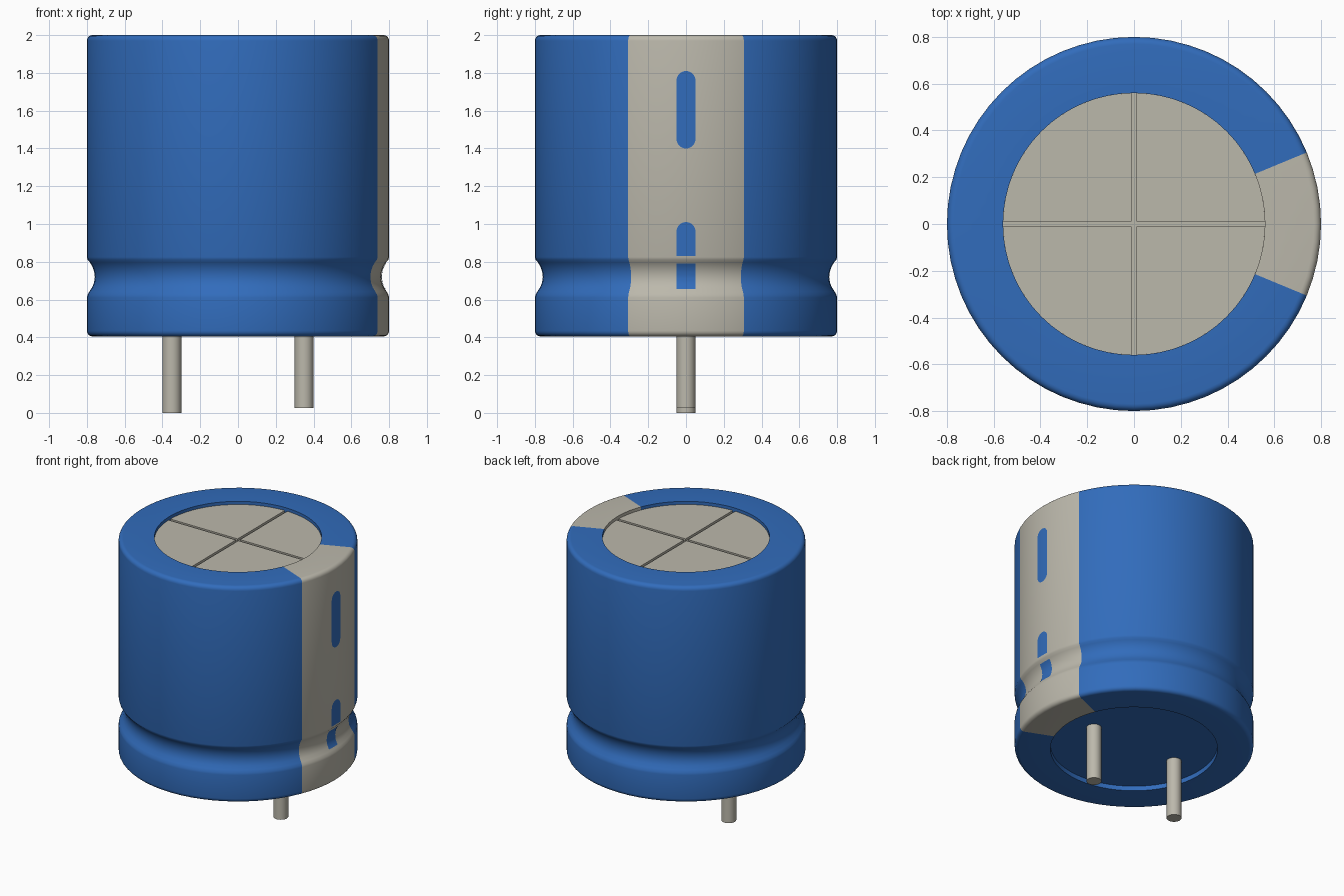
import bpy, bmesh, math

old = bpy.data.objects.get("Cube")
if old:
    bpy.data.objects.remove(old, do_unlink=True)


def material(name, rgb):
    m = bpy.data.materials.new(name)
    m.use_nodes = True
    m.diffuse_color = (*rgb, 1)
    bsdf = m.node_tree.nodes["Principled BSDF"]
    bsdf.inputs["Base Color"].default_value = (*rgb, 1)
    bsdf.inputs["Roughness"].default_value = 0.6
    return m


BLUE = material("sleeve blue", (0.031, 0.15, 0.50))
GREY = material("warm grey", (0.50, 0.48, 0.41))


def finish(name, bm, mats, fix_normals=True):
    if fix_normals:
        bmesh.ops.recalc_face_normals(bm, faces=bm.faces)
    me = bpy.data.meshes.new(name)
    bm.to_mesh(me)
    bm.free()
    ob = bpy.data.objects.new(name, me)
    bpy.context.collection.objects.link(ob)
    for m in mats:
        me.materials.append(m)
    bpy.ops.object.select_all(action='DESELECT')
    ob.select_set(True)
    bpy.context.view_layer.objects.active = ob
    bpy.ops.object.shade_smooth_by_angle(angle=math.radians(35))
    return ob


def cylinder(name, r, z0, z1, x=0, mat=GREY, segs=32):
    bm = bmesh.new()
    bmesh.ops.create_cone(bm, cap_ends=True, segments=segs, radius1=r, radius2=r, depth=z1 - z0)
    bmesh.ops.translate(bm, verts=bm.verts, vec=(x, 0, (z0 + z1) / 2))
    return finish(name, bm, [mat])


# Sleeve dimensions
R, R_IN, Z0, Z1, BEV, SEGS = 0.8, 0.56, 0.405, 2.0, 0.03, 64
STRIPE = math.radians(22.5)


def corner(cz, start):
    """Quarter-round at an outer edge, from start angle upward."""
    return [(R - BEV + BEV * math.cos(start + i * math.pi / 10),
             cz + BEV * math.sin(start + i * math.pi / 10)) for i in range(6)]


# Crimped groove, bottom to top
GROOVE = [(0.8, 0.61), (0.797, 0.625), (0.787, 0.642), (0.772, 0.665), (0.762, 0.69),
          (0.758, 0.72), (0.762, 0.75), (0.771, 0.775), (0.784, 0.797),
          (0.796, 0.811), (0.8, 0.825)]
profile = ([(R_IN, Z0 + 0.04), (R_IN, Z0)] + corner(Z0 + BEV, -math.pi / 2) + GROOVE
           + corner(Z1 - BEV, 0) + [(R_IN, Z1), (R_IN, Z1 - 0.045)])

# Sleeve: lathe, with a grey stripe on the +x side
bm = bmesh.new()
rings = [[bm.verts.new((r * math.cos(a), r * math.sin(a), z))
          for a in (2 * math.pi * i / SEGS for i in range(SEGS))] for r, z in profile]
for lo, hi in zip(rings, rings[1:]):
    for i in range(SEGS):
        j = (i + 1) % SEGS
        f = bm.faces.new((lo[i], lo[j], hi[j], hi[i]))
        c = f.calc_center_median()
        f.material_index = int(abs(math.atan2(c.y, c.x)) < STRIPE)
finish("sleeve", bm, [BLUE, GREY], False)

# Base plug and can top
cylinder("base_plug", R_IN, Z0 + 0.035, Z0 + 0.08, mat=BLUE, segs=SEGS)
cylinder("can_top", R_IN, 1.9, 1.96, segs=SEGS)

# Four raised quarters leave a cross-shaped vent groove
GAP, TOP = 0.01, 1.977
for n in range(4):
    bm = bmesh.new()
    a0 = math.asin(GAP / R_IN)
    pts = [(GAP, GAP)] + [(R_IN * math.cos(a), R_IN * math.sin(a)) for a in
                          (a0 + (math.pi / 2 - 2 * a0) * i / 16 for i in range(17))]
    f = bm.faces.new([bm.verts.new((x, y, 1.955)) for x, y in pts])
    ext = bmesh.ops.extrude_face_region(bm, geom=[f])["geom"]
    bmesh.ops.translate(bm, verts=[v for v in ext if isinstance(v, bmesh.types.BMVert)],
                        vec=(0, 0, TOP - 1.955))
    ob = finish("vent_quarter_%d" % (n + 1), bm, [GREY])
    ob.rotation_euler.z = n * math.pi / 2


def body_radius(z):
    for (r0, a), (r1, b) in zip(GROOVE, GROOVE[1:]):
        if a <= z <= b:
            return r0 + (r1 - r0) * (z - a) / (b - a)
    return R


def dash(name, z0, z1, round_low, round_high, w=0.05, cols=6):
    """Thin blue mark that follows the body surface on the stripe."""
    zs = {z0, z1} | {z0 + (z1 - z0) * i / 12 for i in range(13)}
    arc = [w * (1 - math.cos(i * math.pi / 16)) for i in range(9)]
    if round_low:
        zs |= {z0 + d for d in arc}
    if round_high:
        zs |= {z1 - d for d in arc}
    bm = bmesh.new()
    rows = []
    for z in sorted(zs):
        h = w
        for on, d in ((round_low, z - z0), (round_high, z1 - z)):
            if on and d < w:
                h = max(0.002, math.sqrt(max(0, w * w - (w - d) ** 2)))
        r = body_radius(z) + 0.003
        ys = [h * (2 * k / cols - 1) for k in range(cols + 1)]
        rows.append([bm.verts.new((math.sqrt(r * r - y * y), y, z)) for y in ys])
    for lo, hi in zip(rows, rows[1:]):
        for k in range(cols):
            bm.faces.new((lo[k], lo[k + 1], hi[k + 1], hi[k]))
    finish(name, bm, [BLUE], False)


# Polarity marks
dash("upper_mark", 1.40, 1.81, True, True)
dash("lower_mark", 0.83, 1.01, False, True)
dash("groove_mark", 0.655, 0.79, False, False)

# Lead pins, one slightly longer
cylinder("right_pin", 0.05, 0.0, Z0 + 0.06, x=-0.35)
cylinder("left_pin", 0.05, 0.025, Z0 + 0.06, x=0.35)
